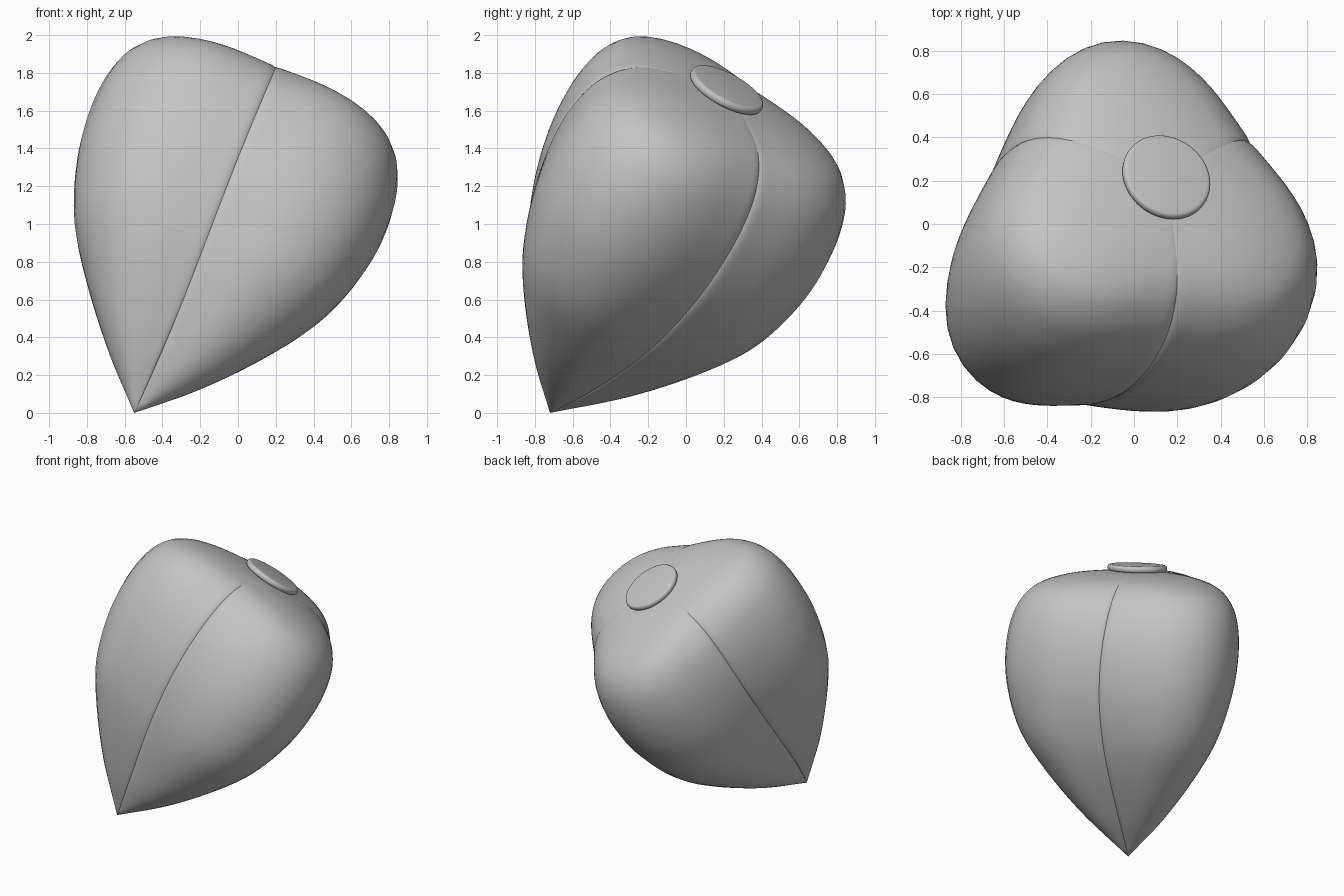
import bpy, bmesh, math
from mathutils import Matrix, Vector

if "Cube" in bpy.data.objects:
    bpy.data.objects.remove(bpy.data.objects["Cube"], do_unlink=True)

# One plain grey for the whole seed
grey = bpy.data.materials.new("plain_grey")
grey.use_nodes = True
grey.diffuse_color = (0.55, 0.55, 0.55, 1)
grey.node_tree.nodes["Principled BSDF"].inputs["Base Color"].default_value = (0.55, 0.55, 0.55, 1)

# Tilted frame: the axis runs from the tip to the cap, the first seam leans to the front
TIP = Vector((-0.55, -0.72, 0.0))
axis = Vector((0.338, 0.452, 0.826)).normalized()
front = Vector((0, -1, 0))
front = (front - axis * front.dot(axis)).normalized()
side = axis.cross(front)
FRAME = Matrix.Translation(TIP) @ Matrix((front, side, axis)).transposed().to_4x4()

# Profiles from tip to top as (radius, height), along the seam and along the lobe ridge
SEAM = [(0, 0), (.23, .31), (.435, .63), (.567, .9), (.66, 1.2), (.69, 1.5),
        (.655, 1.74), (.575, 1.89), (.464, 1.98), (.32, 2.025), (.18, 2.045), (0, 2.05)]
RIDGE = [(0, 0), (.335, .31), (.61, .63), (.785, .9), (.885, 1.22), (.907, 1.5),
         (.872, 1.73), (.79, 1.88), (.665, 1.967), (.46, 2.025), (.2, 2.05), (0, 2.05)]
STEPS = 6      # rows between profile points
HALF = 18      # columns from seam to ridge
TOP = 2.05     # height of the body along its axis


def smooth_path(points):
    """Catmull-Rom curve through the profile points."""
    pts = [Vector(p) for p in points]
    pts = [2 * pts[0] - pts[1]] + pts + [2 * pts[-1] - pts[-2]]
    path = []
    for a, b, c, d in zip(pts, pts[1:], pts[2:], pts[3:]):
        for k in range(STEPS):
            t = k / STEPS
            path.append(0.5 * (2 * b + (c - a) * t + (2 * a - 5 * b + 4 * c - d) * t ** 2
                               + (3 * b - a - 3 * c + d) * t ** 3))
    return path + [pts[-2]]


def add_object(name, bm, matrix):
    mesh = bpy.data.meshes.new(name)
    bm.to_mesh(mesh)
    bm.free()
    mesh.materials.append(grey)
    obj = bpy.data.objects.new(name, mesh)
    obj.matrix_world = matrix
    bpy.context.collection.objects.link(obj)
    return obj


def build_lobe(turn):
    """A third of the body; columns crowd toward the grooved seams."""
    bm = bmesh.new()
    rows = []
    for s, r in zip(smooth_path(SEAM), smooth_path(RIDGE)):
        row = []
        for j in range(-HALF, HALF + 1):
            from_seam = math.radians(60) * (1 - abs(j) / HALF) ** 2
            angle = turn + math.copysign(math.radians(60) - from_seam, j)
            blend = (1 - math.cos(3 * from_seam)) / 2
            radius, height = s.lerp(r, blend)
            radius = max(radius, 0)
            # Rounded shoulder that falls into the seam
            width = 0.018 * min(1, radius / 0.4) + 1e-6
            lift = min(0.014, 0.08 * radius) * (1 - blend)
            radius += lift * (1 - math.exp(-from_seam * radius / width))
            # Gentle sideways bow and twist of the body between tip and cap
            bow = math.sin(math.pi * min(max(height / TOP, 0), 1))
            angle -= math.radians(4) * bow
            row.append(bm.verts.new((radius * math.cos(angle),
                                     radius * math.sin(angle) + 0.045 * bow, height)))
        rows.append(row)
    for low, high in zip(rows, rows[1:]):
        for j in range(2 * HALF):
            bm.faces.new((low[j], low[j + 1], high[j + 1], high[j]))
    bmesh.ops.remove_doubles(bm, verts=bm.verts, dist=1e-5)
    return bm


parts = []

# Three lobes around the axis
for name, degrees in (("left_lobe", 60), ("back_lobe", 180), ("right_lobe", 300)):
    parts.append(add_object(name, build_lobe(math.radians(degrees)), FRAME))

# Round cap with a soft rim
bm = bmesh.new()
bmesh.ops.create_cone(bm, cap_ends=True, segments=64, radius1=0.213, radius2=0.213, depth=0.046)
rims = [e for e in bm.edges if abs(e.verts[0].co.z - e.verts[1].co.z) < 1e-4]
bmesh.ops.bevel(bm, geom=rims, offset=0.02, segments=4, profile=0.5, affect="EDGES")
parts.append(add_object("top_cap", bm, FRAME @ Matrix.Translation((0, 0, 2.07))))

# Smooth shading with crisp edges kept
bpy.ops.object.select_all(action="DESELECT")
for obj in parts:
    obj.select_set(True)
bpy.context.view_layer.objects.active = parts[0]
bpy.ops.object.shade_smooth_by_angle(angle=math.radians(35))
